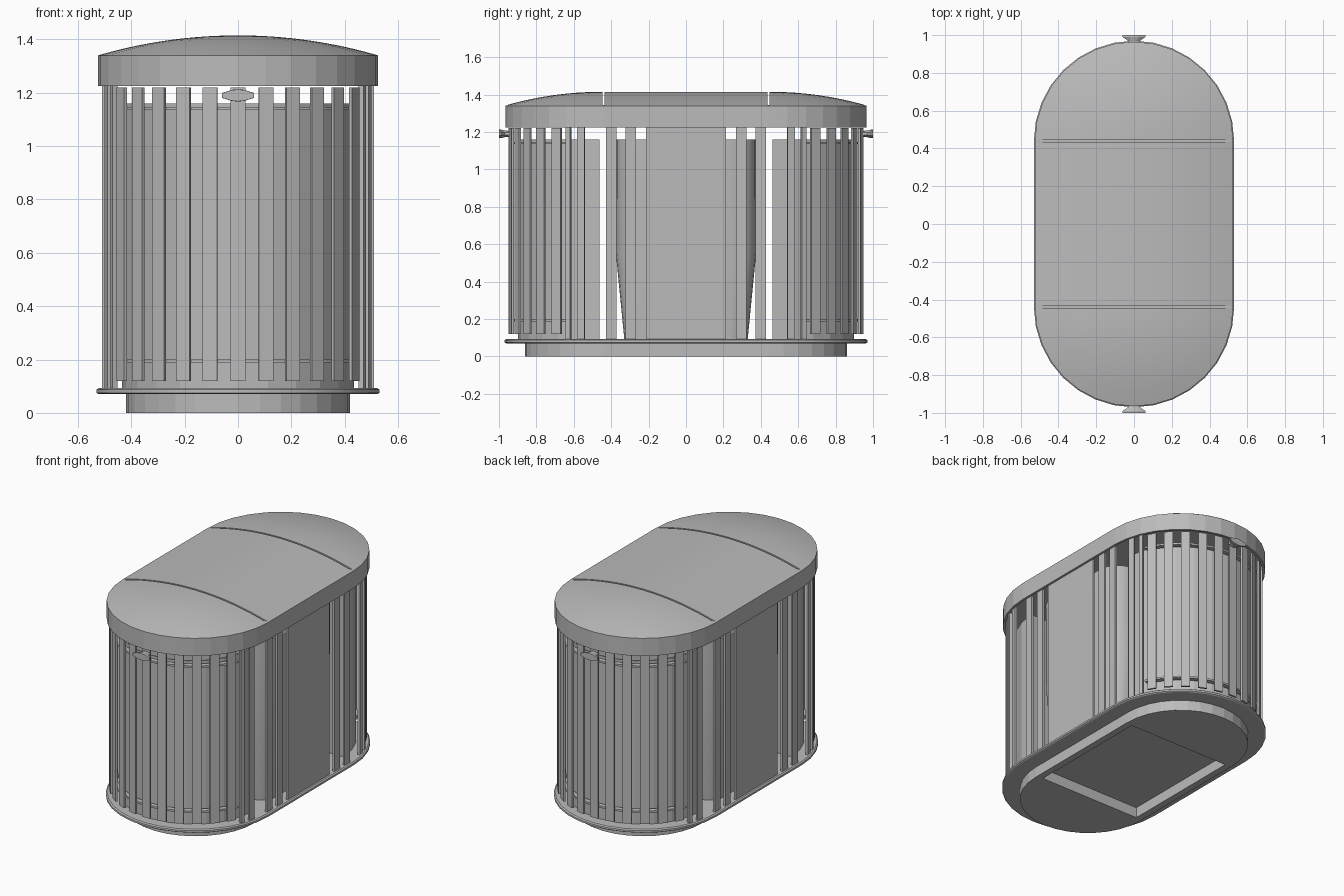
import bpy, bmesh
from math import sin, cos, pi, radians, sqrt
from mathutils import Matrix, Vector

cube = bpy.data.objects.get("Cube")
if cube:
    bpy.data.objects.remove(cube)

grey = bpy.data.materials.new("mid grey")
grey.use_nodes = True
tone = (0.5, 0.5, 0.5, 1)
grey.diffuse_color = tone
grey.node_tree.nodes["Principled BSDF"].inputs["Base Color"].default_value = tone

HALF = 0.44      # half length of the straight middle


def finish(name, bm, smooth=False):
    bmesh.ops.recalc_face_normals(bm, faces=bm.faces)
    mesh = bpy.data.meshes.new(name)
    bm.to_mesh(mesh)
    bm.free()
    mesh.materials.append(grey)
    ob = bpy.data.objects.new(name, mesh)
    bpy.context.collection.objects.link(ob)
    if smooth:
        bpy.ops.object.select_all(action='DESELECT')
        ob.select_set(True)
        bpy.context.view_layer.objects.active = ob
        bpy.ops.object.shade_smooth_by_angle(angle=radians(30))
    return ob


def add_box(bm, x, y, z0, z1, sx, sy, turn=0):
    m = (Matrix.Translation((x, y, (z0 + z1) / 2)) @ Matrix.Rotation(turn, 4, 'Z')
         @ Matrix.Diagonal((sx, sy, z1 - z0, 1)))
    bmesh.ops.create_cube(bm, size=1, matrix=m)


def stadium(r, half=HALF, n=16):
    pts = [(r * cos(pi * i / n), half + r * sin(pi * i / n)) for i in range(n + 1)]
    return pts + [(-x, -y) for x, y in pts]


def d_shape(r, y0, side, n=12):
    return [(r * cos(pi * i / n), side * (y0 + r * sin(pi * i / n))) for i in range(n + 1)]


def loft(bm, loops, cap_start=True, cap_end=True):
    rings = [[bm.verts.new(p) for p in loop] for loop in loops]
    n = len(rings[0])
    for a, b in zip(rings, rings[1:]):
        for i in range(n):
            bm.faces.new((a[i], a[(i + 1) % n], b[(i + 1) % n], b[i]))
    if cap_start:
        bm.faces.new(rings[0])
    if cap_end:
        bm.faces.new(rings[-1])


def at(points, z):
    return [(x, y, z) for x, y in points]


# plinth with a rectangular recess underneath
bm = bmesh.new()
loft(bm, [at(stadium(0.42), 0), at(stadium(0.42), 0.08)])
plinth = finish("plinth", bm)
bm = bmesh.new()
add_box(bm, 0, 0, -0.1, 0.07, 0.75, 0.85)
cutter = finish("recess_cutter", bm)
cutter.hide_render = True
cutter.hide_set(True)
cut = plinth.modifiers.new("recess", 'BOOLEAN')
cut.object = cutter
cut.solver = 'EXACT'

# base plate with rounded rim
bm = bmesh.new()
rim = [(0.522, 0.07), (0.53, 0.075), (0.53, 0.087), (0.522, 0.093)]
loft(bm, [at(stadium(r), z) for r, z in rim])
finish("base_plate", bm, True)

# lid band: hollow underneath, closed at the top
bm = bmesh.new()
loft(bm, [at(stadium(r), z) for r, z in
          [(0.51, 1.32), (0.51, 1.225), (0.525, 1.225), (0.525, 1.34), (0.515, 1.343)]])
finish("lid_band", bm)

# lid crown: arched middle and two domed ends
RIM, RISE, Z0 = 0.515, 0.072, 1.343
BIG = (RIM ** 2 + RISE ** 2) / (2 * RISE)


def crown(d):
    return Z0 + RISE - BIG + sqrt(BIG ** 2 - min(d, RIM) ** 2)


bm = bmesh.new()
arch = [-RIM + 2 * RIM * i / 20 for i in range(21)]
profile = [(x, crown(abs(x))) for x in arch]
loft(bm, [[(x, y, z) for x, z in profile] for y in (-0.435, 0.435)])
finish("lid_middle", bm, True)
for side, name in ((1, "back"), (-1, "front")):
    bm = bmesh.new()
    rows = []
    for j in range(9):
        r = RIM * (1 - j / 8)
        if r == 0:
            break
        rows.append([(x, side * (y + 0.007), crown(r)) for x, y in
                     [(r * cos(pi * i / 16), HALF + r * sin(pi * i / 16)) for i in range(17)]])
    grid = [[bm.verts.new(p) for p in row] for row in rows]
    top = bm.verts.new((0, side * (HALF + 0.007), crown(0)))
    for a, b in zip(grid, grid[1:]):
        for i in range(16):
            bm.faces.new((a[i], a[i + 1], b[i + 1], b[i]))
    for i in range(16):
        bm.faces.new((grid[-1][i], grid[-1][i + 1], top))
    bm.faces.new([row[0] for row in grid] + [top] + [row[-1] for row in reversed(grid)])
    finish(name + "_lid_dome", bm, True)

# curved slatted doors with inner straps
for side, name in ((1, "back"), (-1, "front")):
    bm = bmesh.new()
    for k in range(-5, 6):
        a = radians(12 * k)
        add_box(bm, 0.503 * sin(a), side * (HALF + 0.503 * cos(a)), 0.12, 1.22,
                0.056, 0.012, -side * a)
    finish(name + "_door_slats", bm)

    bm = bmesh.new()
    for z0, z1 in ((0.188, 0.2), (1.135, 1.147)):
        arc = [radians(-66 + 132 * i / 16) for i in range(17)]
        loop = [(r * sin(a), side * (HALF + r * cos(a)))
                for r, seq in ((0.497, arc), (0.465, arc[::-1])) for a in seq]
        loft(bm, [at(loop, z0), at(loop, z1)])
    finish(name + "_door_straps", bm)

    # lens shaped handle, flaring outwards
    bm = bmesh.new()
    outline = [(-1, 0.4), (-0.4, 0.9), (0, 1), (0.4, 0.9), (1, 0.4)]
    outline += [(-x, -z) for x, z in outline]
    loft(bm, [[(w * x, side * y, 1.19 + h * z) for x, z in outline]
              for y, w, h in ((0.94, 0.03, 0.015), (0.97, 0.032, 0.018),
                              (0.99, 0.06, 0.023), (1.0, 0.06, 0.022))])
    finish(name + "_handle", bm)

    # round ended inner bin, open at the top
    bm = bmesh.new()
    outer, inner = d_shape(0.435, 0.463, side), d_shape(0.42, 0.47, side)
    loft(bm, [at(outer, 0.094), at(outer, 1.16), at(inner, 1.16), at(inner, 0.12)])
    finish(name + "_inner_bin", bm)

# fixed side panels and slats
for side, name in ((1, "left"), (-1, "right")):
    bm = bmesh.new()
    add_box(bm, side * 0.503, 0, 0.09, 1.226, 0.014, 0.43)
    finish(name + "_panel", bm)
    bm = bmesh.new()
    for end in (1, -1):
        for y in (0.295, 0.4):
            add_box(bm, side * 0.503, end * y, 0.09, 1.226, 0.014, 0.056)
        for deg in (6, 14, 22):
            a = radians(deg)
            add_box(bm, side * 0.503 * cos(a), end * (HALF + 0.503 * sin(a)), 0.09, 1.226,
                    0.014, 0.04, side * end * a) if deg == 14 else None
        a = radians(22)
        add_box(bm, side * 0.503 * cos(a), end * (HALF + 0.503 * sin(a)), 0.09, 1.226,
                0.02, 0.025, side * end * a)
    finish(name + "_slats", bm)


# tapered middle bin with rounded corners, open at the top
def rounded(hx, hy, r, n=5):
    pts = []
    for q, (sx, sy) in enumerate(((1, 1), (-1, 1), (-1, -1), (1, -1))):
        for i in range(n + 1):
            a = pi / 2 * (q + i / n)
            pts.append((sx * (hx - r) + r * cos(a), sy * (hy - r) + r * sin(a)))
    return pts


bm = bmesh.new()
loft(bm, [at(rounded(0.43, 0.33, 0.1), 0.094), at(rounded(0.46, 0.375, 0.13), 0.55),
          at(rounded(0.47, 0.375, 0.14), 1.16), at(rounded(0.455, 0.36, 0.125), 1.16),
          at(rounded(0.415, 0.315, 0.085), 0.12)])
finish("middle_inner_bin", bm, True)
